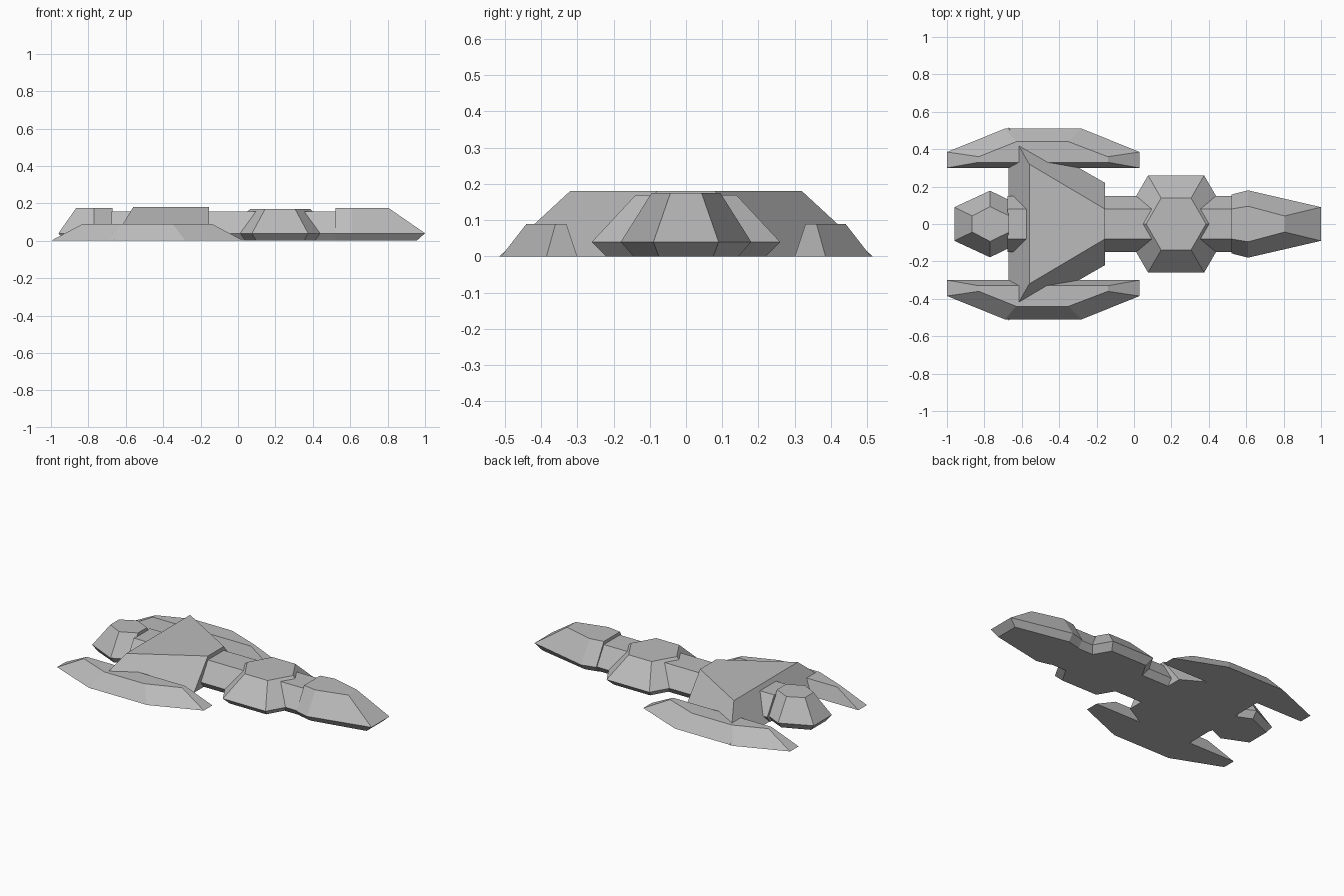
import bpy
import math

cube = bpy.data.objects.get("Cube")
if cube:
    bpy.data.objects.remove(cube, do_unlink=True)

grey = bpy.data.materials.new("hull_grey")
grey.use_nodes = True
COLOUR = (0.5, 0.5, 0.5, 1)
grey.diffuse_color = COLOUR
for node in grey.node_tree.nodes:
    if node.type == 'BSDF_PRINCIPLED':
        node.inputs["Base Color"].default_value = COLOUR


def stack(name, rings):
    """Closed flat-faced solid through rings given as (height, outline)."""
    n = len(rings[0][1])
    verts = [(x, y, z) for z, outline in rings for x, y in outline]
    faces = [tuple(reversed(range(n))),
             tuple(range(len(verts) - n, len(verts)))]
    for r in range(len(rings) - 1):
        for i in range(n):
            j = (i + 1) % n
            a, b = r * n, (r + 1) * n
            faces.append((a + i, a + j, b + j, b + i))
    mesh = bpy.data.meshes.new(name)
    mesh.from_pydata(verts, [], faces)
    mesh.materials.append(grey)
    obj = bpy.data.objects.new(name, mesh)
    bpy.context.collection.objects.link(obj)
    return obj


def both(half):
    """Mirror a half outline, running from high x to low x at +y, onto -y."""
    return half + [(x, -y) for x, y in reversed(half)]


def hexagon(cx, radius):
    return [(cx + radius * math.cos(k * math.pi / 3),
             radius * math.sin(k * math.pi / 3)) for k in range(6)]


RIM = 0.04

# Wedge-shaped main body
stack("main_body", [
    (0, both([(-0.155, 0.22), (-0.67, 0.515)])),
    (0.18, both([(-0.155, 0.08), (-0.56, 0.32)]))])

# Spine joining the pods through the body
stack("spine", [
    (z, both([(0.54, y), (-0.675, y)]))
    for z, y in ((0, 0.12), (RIM, 0.15), (0.155, 0.08))])

# Hexagonal middle pod
stack("middle_pod", [
    (z, hexagon(0.225, r)) for z, r in ((0, 0.255), (RIM, 0.3), (0.17, 0.16))])

# Long nose pod
stack("nose_pod", [
    (0, both([(0.955, 0.075), (0.61, 0.145), (0.52, 0.125)])),
    (RIM, both([(1, 0.09), (0.61, 0.18), (0.52, 0.157)])),
    (0.175, both([(0.805, 0.043), (0.61, 0.095), (0.52, 0.08)]))])

# Short tail pod
stack("tail_pod", [
    (0, both([(-0.67, 0.1), (-0.77, 0.145), (-0.93, 0.075)])),
    (RIM, both([(-0.67, 0.13), (-0.77, 0.178), (-0.96, 0.09)])),
    (0.175, both([(-0.67, 0.045), (-0.77, 0.093), (-0.865, 0.043)]))])

# Side hulls, mirrored left and right
base = [(0.03, 0.3), (0.03, 0.385), (-0.28, 0.51),
        (-0.69, 0.51), (-1, 0.385), (-1, 0.3)]
deck = [(-0.14, 0.33), (-0.14, 0.36), (-0.35, 0.44),
        (-0.63, 0.44), (-0.83, 0.36), (-0.83, 0.33)]
for label, side in (("rear_side_hull", 1), ("front_side_hull", -1)):
    rings = [(z, [(x, side * y) for x, y in outline][::side])
             for z, outline in ((0, base), (0.09, deck))]
    stack(label, rings)
